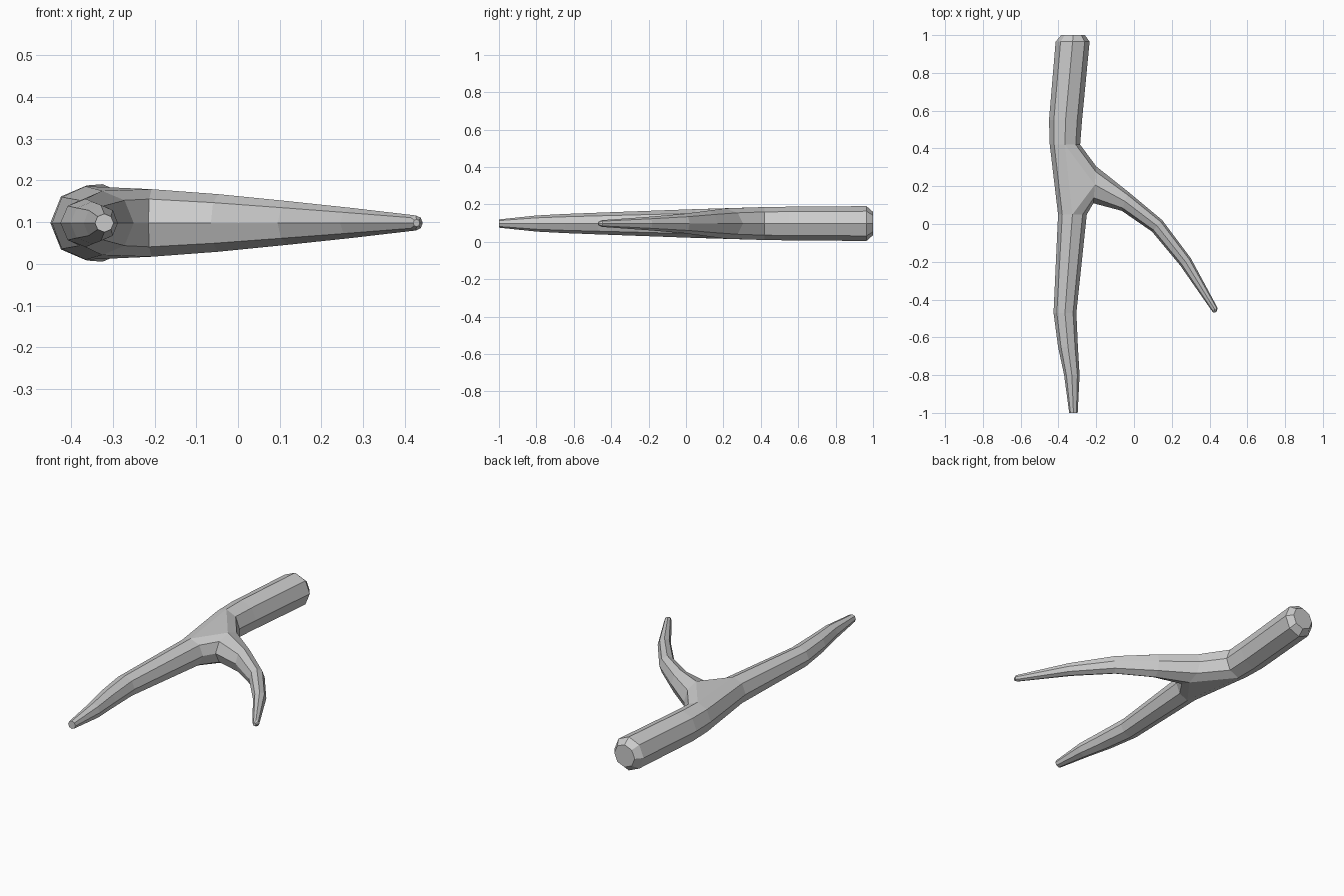
import bpy, bmesh
from math import cos, sin, pi
from mathutils import Vector

if "Cube" in bpy.data.objects:
    bpy.data.objects.remove(bpy.data.objects["Cube"])

N, ZC = 8, 0.098
bm = bmesh.new()


def ring(p, q, h):
    """Octagon whose opposite side corners are p and q (x, y), half height h."""
    p, q = Vector((*p, ZC)), Vector((*q, ZC))
    c, r = (p + q) / 2, (p - q) / 2
    return [bm.verts.new(c + r * cos(2 * pi * i / N) + Vector((0, 0, h * sin(2 * pi * i / N))))
            for i in range(N)]


def skin(rings):
    for a, b in zip(rings, rings[1:]):
        for i in range(N):
            j = (i + 1) % N
            bm.faces.new((a[i], a[j], b[j], b[i]))


# main stem: y, left x, right x, half height
upper = [(1.0, -0.385, -0.26, 0.062), (0.965, -0.415, -0.235, 0.093),
         (0.55, -0.45, -0.275, 0.09), (0.42, -0.446, -0.285, 0.088)]
lower = [(0.05, -0.402, -0.25, 0.077), (-0.47, -0.426, -0.305, 0.058),
         (-0.65, -0.402, -0.297, 0.051), (-0.8, -0.37, -0.288, 0.043),
         (-1.0, -0.343, -0.298, 0.022)]
up = [ring((xr, y), (xl, y), h) for y, xl, xr, h in upper]
lo = [ring((xr, y), (xl, y), h) for y, xl, xr, h in lower]
skin(up)
skin(lo)
bm.faces.new(up[0])
bm.faces.new(lo[-1])

# side branch: outer edge, inner edge, half height
side = [((-0.2, 0.305), (-0.215, 0.11), 0.081), ((-0.03, 0.17), (-0.065, 0.07), 0.069),
        ((0.15, 0.02), (0.095, -0.04), 0.052), ((0.3, -0.18), (0.245, -0.22), 0.036),
        ((0.443, -0.445), (0.41, -0.457), 0.018), ((0.436, -0.466), (0.42, -0.47), 0.009)]
br = [ring(*s) for s in side]
skin(br)
bm.faces.new(br[-1])

# fork: left half joins the stem, right half opens into the branch
a, b, c = up[-1], lo[0], br[0]
for i in range(2, 6):
    bm.faces.new((a[i], a[i + 1], b[i + 1], b[i]))
for i in (6, 7, 0, 1):
    j = (i + 1) % N
    bm.faces.new((a[i], a[j], c[j], c[i]))
    m, n = (4 - i) % N, (4 - j) % N
    bm.faces.new((b[i], b[j], c[n], c[m]))
for i in (2, 6):
    bm.faces.new((a[i], b[i], c[i]))

bmesh.ops.recalc_face_normals(bm, faces=bm.faces[:])
mesh = bpy.data.meshes.new("forked_branch")
bm.to_mesh(mesh)
bm.free()
bpy.context.collection.objects.link(bpy.data.objects.new("forked_branch", mesh))
